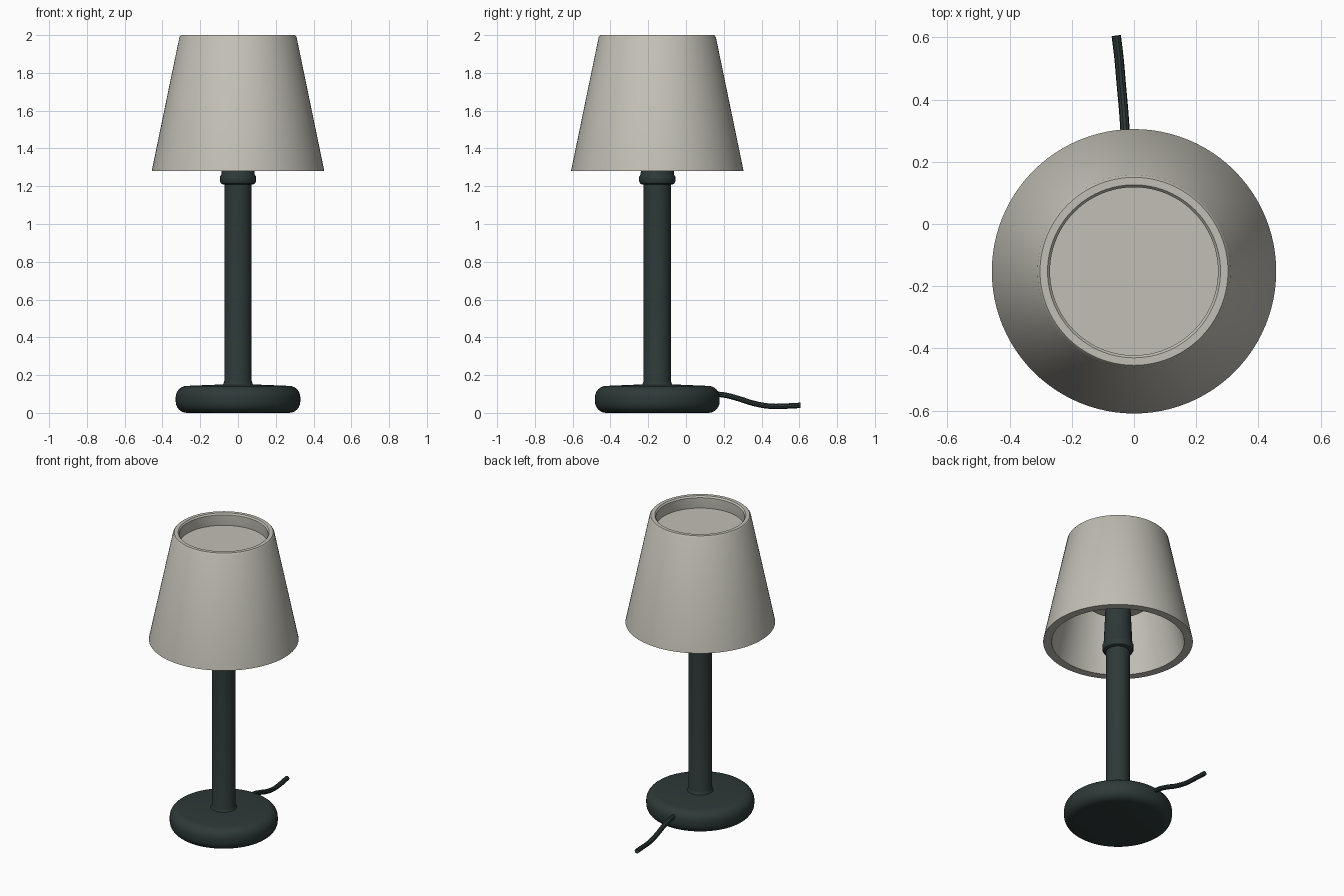
import bpy
import math
import bmesh

if "Cube" in bpy.data.objects:
    bpy.data.objects.remove(bpy.data.objects["Cube"], do_unlink=True)

CENTRE_Y = -0.152
SEGMENTS = 96


def make_material(name, colour):
    mat = bpy.data.materials.new(name)
    mat.use_nodes = True
    mat.diffuse_color = (*colour, 1)
    bsdf = mat.node_tree.nodes["Principled BSDF"]
    bsdf.inputs["Base Color"].default_value = (*colour, 1)
    bsdf.inputs["Roughness"].default_value = 0.6
    return mat


def smooth(obj):
    bpy.ops.object.select_all(action="DESELECT")
    obj.select_set(True)
    bpy.context.view_layer.objects.active = obj
    bpy.ops.object.shade_smooth_by_angle(angle=math.radians(35))


def lathe(name, profile, mat, closed=False):
    """Spin a (radius, z) profile about the lamp axis."""
    bm = bmesh.new()
    verts = [bm.verts.new((r, 0, z)) for r, z in profile]
    pairs = list(zip(verts, verts[1:]))
    if closed:
        pairs.append((verts[-1], verts[0]))
    edges = [bm.edges.new(p) for p in pairs]
    bmesh.ops.spin(bm, geom=verts + edges, cent=(0, 0, 0), axis=(0, 0, 1),
                   angle=math.tau, steps=SEGMENTS, use_merge=True)
    bmesh.ops.remove_doubles(bm, verts=bm.verts, dist=0.0001)
    bmesh.ops.recalc_face_normals(bm, faces=bm.faces)
    mesh = bpy.data.meshes.new(name)
    bm.to_mesh(mesh)
    bm.free()
    mesh.materials.append(mat)
    obj = bpy.data.objects.new(name, mesh)
    obj.location.y = CENTRE_Y
    bpy.context.collection.objects.link(obj)
    smooth(obj)
    return obj


def arc(r, z, radius, start, end, steps=6):
    """Profile points along a rounded corner, angles in degrees."""
    angles = [math.radians(start + (end - start) * i / steps) for i in range(steps + 1)]
    return [(r + radius * math.cos(a), z + radius * math.sin(a)) for a in angles]


dark = make_material("dark green grey", (0.026, 0.041, 0.040))
pale = make_material("warm pale grey", (0.535, 0.52, 0.46))

# Rounded disc foot
lathe("base", [(0, 0)] + arc(0.27, 0.06, 0.06, -90, 0)
      + arc(0.27, 0.083, 0.06, 0, 90) + [(0.10, 0.15), (0, 0.15)], dark)

# Column with a small fillet at the foot
lathe("pole", [(0, 0.12), (0.085, 0.14), (0.076, 0.158), (0.072, 0.17),
               (0.072, 1.23), (0, 1.23)], dark)

# Lamp holder with a flared lip, tapering upward
lathe("socket", [(0, 1.208), (0.078, 1.208), (0.090, 1.214), (0.096, 1.226),
                 (0.096, 1.25), (0.088, 1.262), (0.074, 1.57), (0, 1.57)], dark)

# Thick hollow shade
lathe("shade", [(0.457, 1.28), (0.310, 1.99), (0.302, 2.0), (0.278, 2.0),
                (0.270, 1.99), (0.270, 1.90), (0.405, 1.28)], pale, closed=True)

# Recessed top panel and the diffuser beneath it
lathe("top_panel", [(0, 1.90), (0.272, 1.90), (0.272, 1.92), (0, 1.92)], pale)
lathe("diffuser", [(0, 1.56), (0.19, 1.56), (0.20, 1.57), (0.20, 1.91), (0, 1.91)], pale)

# Power cable leaving the back of the base
path = [(-0.025, 0.12, 0.10), (-0.026, 0.20, 0.095), (-0.028, 0.28, 0.075),
        (-0.033, 0.36, 0.05), (-0.041, 0.45, 0.035), (-0.048, 0.53, 0.036),
        (-0.057, 0.605, 0.04)]
curve = bpy.data.curves.new("cable_path", "CURVE")
curve.dimensions = "3D"
curve.bevel_depth = 0.015
curve.bevel_resolution = 3
curve.resolution_u = 6
curve.use_fill_caps = True
spline = curve.splines.new("BEZIER")
spline.bezier_points.add(len(path) - 1)
for point, co in zip(spline.bezier_points, path):
    point.co = co
    point.handle_left_type = point.handle_right_type = "AUTO"
curve.materials.append(dark)
cable = bpy.data.objects.new("power_cable", curve)
bpy.context.collection.objects.link(cable)
bpy.ops.object.select_all(action="DESELECT")
cable.select_set(True)
bpy.context.view_layer.objects.active = cable
bpy.ops.object.convert(target="MESH")
smooth(bpy.context.view_layer.objects.active)
